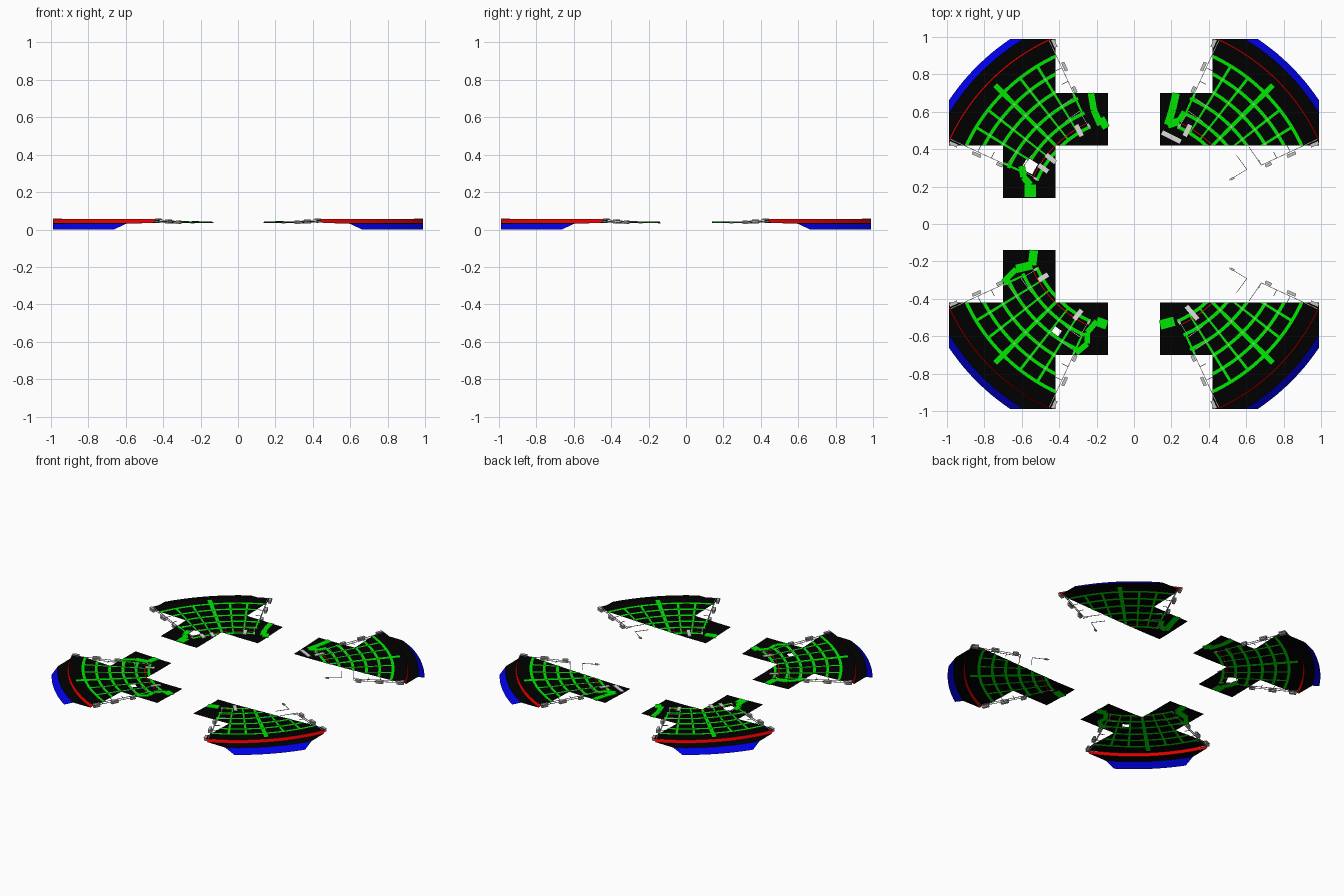
import bpy, bmesh, math
from mathutils import Vector, Matrix

if "Cube" in bpy.data.objects:
    bpy.data.objects.remove(bpy.data.objects["Cube"])


def material(name, color):
    m = bpy.data.materials.new(name)
    m.use_nodes = True
    m.diffuse_color = (*color, 1)
    m.node_tree.nodes["Principled BSDF"].inputs["Base Color"].default_value = (*color, 1)
    return m


BLACK = material("black", (0, 0, 0))
GREEN = material("green", (0, 0.8, 0))
RED = material("red", (0.8, 0, 0))
BLUE = material("blue", (0, 0, 0.8))
GRAY = material("gray", (0.55, 0.55, 0.55))
PALE = material("pale gray", (0.72, 0.72, 0.72))

# Regions of the first quadrant: (x min, x max, y min, y max)
MAIN = (0.42, 0.988, 0.42, 0.988)
SIDE_TILE = (0.14, 0.42, 0.42, 0.70)
END_TILE = (0.42, 0.70, 0.14, 0.42)

# Openings in the floor: (radius min, radius max, angle min, angle max)
OPENINGS = {"back_right": (0.605, 0.672, 26, 32), "front_right": (0.69, 0.725, 52, 55)}

RINGS = (0.57, 0.65, 0.735, 0.82, 0.905, 0.99)
SPOKES = (-20, -13.5, -7, 0, 7, 13.5, 20)


def height(r):
    """Height of the raked bowl at a given radius."""
    return 0.034 + 0.021 * min(1, max(0, (r - 0.5) / 0.58))


def polar(r, deg, z):
    a = math.radians(deg)
    return Vector((r * math.cos(a), r * math.sin(a), z))


def polar_sheet(bm, rings, a0, a1, mats=None):
    """Revolve a profile of (radius, height) between two angles."""
    n = max(1, round((a1 - a0) / 2))
    grid = [[bm.verts.new(polar(r, a0 + (a1 - a0) * i / n, z)) for r, z in rings]
            for i in range(n + 1)]
    for p, q in zip(grid, grid[1:]):
        for k in range(len(rings) - 1):
            f = bm.faces.new((p[k], p[k + 1], q[k + 1], q[k]))
            f.material_index = mats[k] if mats else 0


def strip(bm, r0, r1, a0, a1, lift=0.0015):
    """Painted strip that shows on both sides of the bowl."""
    steps = max(1, round((r1 - r0) / 0.03))
    radii = [r0 + (r1 - r0) * i / steps for i in range(steps + 1)]
    for s in (-lift, lift):
        polar_sheet(bm, [(r, height(r) + s) for r in radii], a0, a1)


def beam(bm, p, q, w, h):
    """Box of width w and height h running from p to q."""
    p, q = Vector(p), Vector(q)
    d = q - p
    place = Matrix.Translation((p + q) / 2) @ Matrix.Rotation(math.atan2(d.y, d.x), 4, 'Z') \
        @ Matrix.Rotation(-math.atan2(d.z, d.xy.length), 4, 'Y') \
        @ Matrix.Diagonal((d.length, w, h, 1))
    bmesh.ops.create_cube(bm, size=1, matrix=place)


def on_floor(p, lift=0.0):
    """Point of the plan raised to the bowl surface."""
    return Vector((p[0], p[1], height(math.hypot(*p)) + lift))


def clip(bm, box):
    for axis, low, high in (((1, 0, 0), box[0], box[1]), ((0, 1, 0), box[2], box[3])):
        n = Vector(axis)
        for d, out in ((low, -n), (high, n)):
            bmesh.ops.bisect_plane(bm, geom=bm.verts[:] + bm.edges[:] + bm.faces[:],
                                   plane_co=n * d, plane_no=out, clear_outer=True)


def cut_opening(bm, window):
    r0, r1, a0, a1 = window
    gone = []
    for f in bm.faces:
        c = f.calc_center_median()
        if r0 < c.xy.length < r1 and a0 < math.degrees(math.atan2(c.y, c.x)) < a1:
            gone.append(f)
    bmesh.ops.delete(bm, geom=gone, context='FACES')


def finish(name, bm, mats, sx=1, sy=1):
    """Mirror into the wanted quadrant and make the object."""
    for v in bm.verts:
        v.co.x *= sx
        v.co.y *= sy
    if sx * sy < 0:
        bmesh.ops.reverse_faces(bm, faces=bm.faces[:])
    me = bpy.data.meshes.new(name)
    bm.to_mesh(me)
    bm.free()
    for m in mats:
        me.materials.append(m)
    ob = bpy.data.objects.new(name, me)
    bpy.context.collection.objects.link(ob)


def clipped(tag, part, build, regions, mats, sx, sy):
    for i, box in enumerate(regions):
        bm = bmesh.new()
        build(bm)
        if tag in OPENINGS:
            cut_opening(bm, OPENINGS[tag])
        clip(bm, box)
        finish(f"{tag}_{part}_{i + 1}", bm, mats, sx, sy)


def bowl(bm):
    # Raked floor, red wall, black ledge and sloping blue skirt
    floor = (0.3, 0.5, 0.605, 0.672, 0.69, 0.725, 0.9, 1.08)
    rings = [(r, height(r)) for r in floor]
    rings += [(1.088, 0.034), (1.152, 0.033), (1.19, 0)]
    polar_sheet(bm, rings, 0, 90, [0] * 7 + [1, 0, 2])


def aisles(bm):
    # Ring walkways, radial stairs and a wider middle stair
    for r in RINGS:
        strip(bm, r - 0.009, r + 0.009, 24, 66)
    for k in SPOKES:
        w = 0.45 if k else 0.8
        strip(bm, 0.57 if abs(k) < 15 else 0.65, 0.99 if k else 1.05, 45 + k - w, 45 + k + w)


def red_line(bm):
    strip(bm, 0.592, 0.596, 25, 65)


def stair_posts(bm):
    # Small rail blocks where stairs meet the walkways
    for r in RINGS[1:-1]:
        for k in SPOKES[1:-1]:
            beam(bm, polar(r - 0.006, 45 + k, height(r) + 0.003),
                 polar(r + 0.006, 45 + k, height(r) + 0.003), 0.008, 0.004)


def side_frame(bm, a):
    # Thin scaffold along one radial edge
    def at(r, off=0, z=0):
        return polar(r, a + math.copysign(off, 45 - a), height(r) + z)
    for z in (-0.012, 0):
        beam(bm, at(0.75, 0, z), at(1.08, 0, z), 0.003, 0.003)
    for r in (0.75, 0.84, 0.92, 1.0, 1.08):
        beam(bm, at(r, 0, -0.008), at(r, 2.5, -0.006), 0.003, 0.003)
    beam(bm, at(0.75), at(0.74, 9), 0.003, 0.003)
    beam(bm, at(0.56), at(0.67, 1), 0.003, 0.003)
    beam(bm, at(0.67, 1), at(0.66, 9), 0.003, 0.003)


def gantry_boxes(bm, a):
    # Equipment boxes hung along the scaffold
    turn = 2 if a > 45 else -2
    for r, size in ((0.785, 0.035), (0.92, 0.05), (1.055, 0.045)):
        for z in (-0.012, 0.001):
            beam(bm, polar(r - size / 2, a + turn / 2, height(r) + z),
                 polar(r + size / 2, a + turn / 2, height(r) + z), 0.017, 0.008)
    beam(bm, polar(0.57, a, 0.036), polar(0.59, a, 0.036), 0.012, 0.008)


# The four corner sections
for tag, sx, sy in (("back_left", 1, 1), ("back_right", -1, 1),
                    ("front_right", -1, -1), ("front_left", 1, -1)):
    regions = [MAIN, SIDE_TILE] + ([END_TILE] if sx < 0 else [])
    for part, build, mats in (("bowl", bowl, [BLACK, RED, BLUE]), ("aisles", aisles, [GREEN]),
                              ("red_line", red_line, [RED]), ("stair_posts", stair_posts, [GRAY])):
        clipped(tag, part, build, regions, mats, sx, sy)
    for part, build in (("scaffold", side_frame), ("gantry_boxes", gantry_boxes)):
        bm = bmesh.new()
        for angle in (24.8, 65.2):
            build(bm, angle)
        finish(f"{tag}_{part}", bm, [GRAY], sx, sy)

# Entry paths on the inner tiles: points, width, width of the last stretch
PATHS = [
    ([(-0.23, 0.70), (-0.215, 0.61), (-0.18, 0.53), (-0.145, 0.55)], 0.035, 0.06),
    ([(-0.60, 0.31), (-0.59, 0.25), (-0.555, 0.21), (-0.555, 0.145)], 0.035, 0.06),
    ([(0.225, 0.70), (0.205, 0.61), (0.18, 0.53), (0.24, 0.55), (0.27, 0.60)], 0.04, 0.03),
    ([(-0.535, -0.14), (-0.545, -0.22), (-0.63, -0.24), (-0.70, -0.31)], 0.045, 0.03),
    ([(-0.31, -0.69), (-0.25, -0.64), (-0.25, -0.58), (-0.20, -0.52), (-0.145, -0.54)], 0.03, 0.05),
    ([(0.14, -0.54), (0.215, -0.52)], 0.05, 0.05),
]
bm = bmesh.new()
for path, width, end_width in PATHS:
    for i, (p, q) in enumerate(zip(path, path[1:])):
        beam(bm, on_floor(p), on_floor(q), end_width if i == len(path) - 2 else width, 0.005)
finish("entry_paths", bm, [GREEN])

# Pale panels beside the entries
PANELS = [((-0.47, 0.37), (-0.42, 0.33)), ((-0.51, 0.315), (-0.46, 0.28)),
          ((-0.31, 0.53), (-0.28, 0.47)), ((-0.51, -0.30), (-0.46, -0.27)),
          ((-0.32, -0.51), (-0.28, -0.46)), ((0.28, -0.44), (0.34, -0.51)),
          ((0.27, 0.47), (0.30, 0.53)), ((0.15, 0.49), (0.25, 0.44))]
bm = bmesh.new()
for p, q in PANELS:
    beam(bm, on_floor(p, 0.004), on_floor(q, 0.004), 0.025, 0.004)
finish("pale_panels", bm, [PALE])
